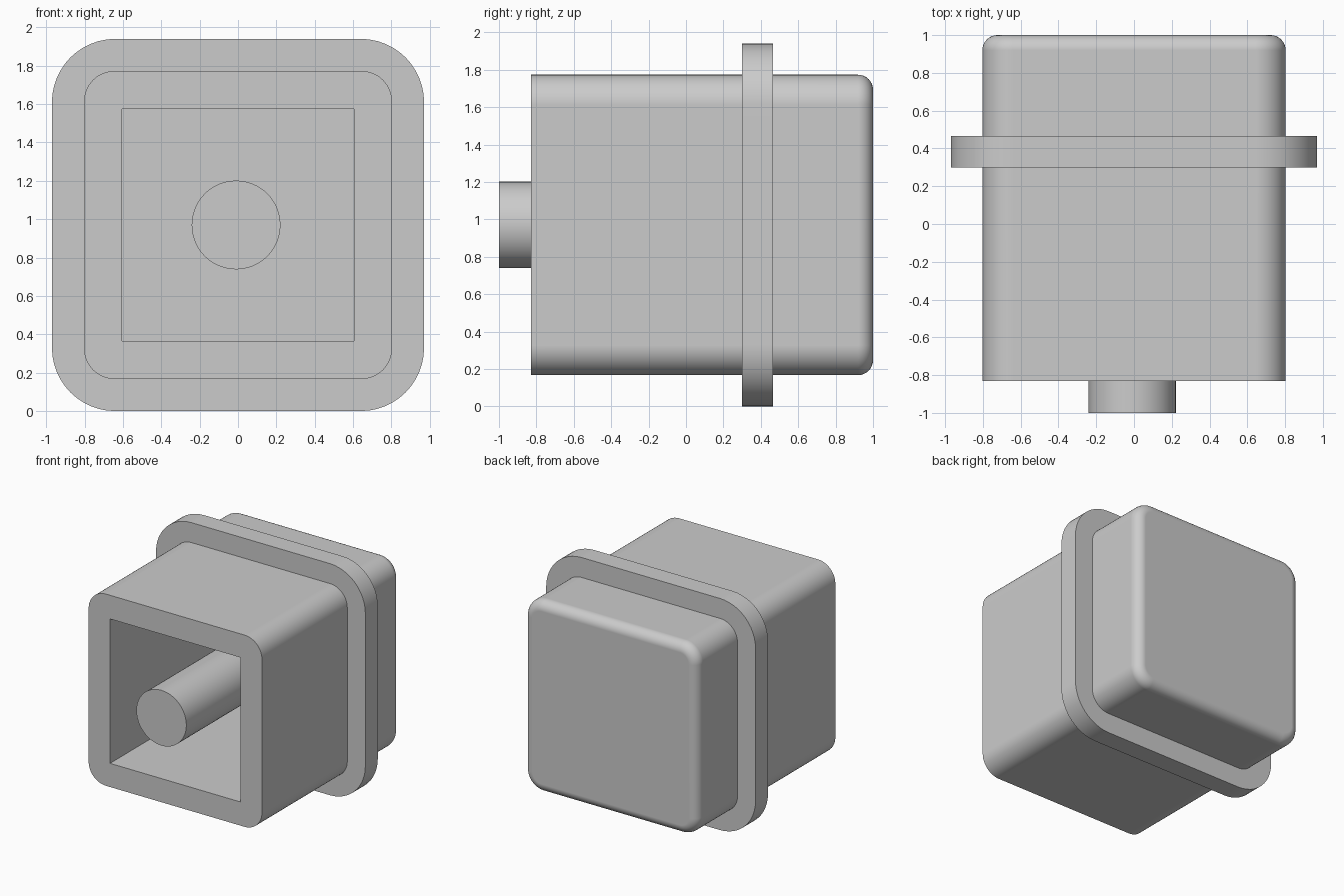
import bpy, bmesh
from math import sin, cos, pi, radians
from mathutils import Vector

if "Cube" in bpy.data.objects:
    bpy.data.objects.remove(bpy.data.objects["Cube"], do_unlink=True)

CENTRE_Z = 0.97
STEPS = 12  # segments per rounded corner

grey = bpy.data.materials.new("light_grey")
grey.use_nodes = True
grey.diffuse_color = (0.6, 0.6, 0.6, 1)
grey.node_tree.nodes["Principled BSDF"].inputs["Base Color"].default_value = (0.6, 0.6, 0.6, 1)


def rounded_square(half, radius, y):
    """Points of a rounded square facing along y."""
    points = []
    for corner in range(4):
        middle = pi / 4 + corner * pi / 2
        reach = (half - radius) * 2 ** 0.5
        for i in range(STEPS + 1):
            a = middle - pi / 4 + i / STEPS * pi / 2
            points.append(Vector((reach * cos(middle) + radius * cos(a), y,
                                  reach * sin(middle) + radius * sin(a))))
    return points


def loft(name, sections, x=0.0):
    """Skin a run of (half width, corner radius, y) sections and cap both ends."""
    bm = bmesh.new()
    rings = [[bm.verts.new(p) for p in rounded_square(*s)] for s in sections]
    count = len(rings[0])
    for a, b in zip(rings, rings[1:]):
        for i in range(count):
            j = (i + 1) % count
            bm.faces.new((a[i], a[j], b[j], b[i]))
    bm.faces.new(rings[0])
    bm.faces.new(rings[-1])
    bmesh.ops.remove_doubles(bm, verts=bm.verts, dist=0.0001)
    bmesh.ops.recalc_face_normals(bm, faces=bm.faces)
    mesh = bpy.data.meshes.new(name)
    bm.to_mesh(mesh)
    bm.free()
    mesh.materials.append(grey)
    obj = bpy.data.objects.new(name, mesh)
    obj.location = (x, 0, CENTRE_Z)
    bpy.context.collection.objects.link(obj)
    bpy.ops.object.select_all(action="DESELECT")
    obj.select_set(True)
    bpy.context.view_layer.objects.active = obj
    bpy.ops.object.shade_smooth_by_angle(angle=radians(30))
    flat = obj.modifiers.new("flat_sides", "WEIGHTED_NORMAL")
    flat.keep_sharp = True
    return obj


# Hollow housing: cavity, front rim, outer wall, then the rounded back edge
HALF, CORNER, EDGE, FRONT, FLOOR = 0.803, 0.16, 0.08, -0.83, 0.8
housing = [(0.605, 0, FLOOR), (0.605, 0, FRONT), (HALF, CORNER, FRONT)]
for i in range(9):
    a = i / 8 * pi / 2
    inset = EDGE * (1 - cos(a))
    housing.append((HALF - inset, CORNER - inset, 1 - EDGE + EDGE * sin(a)))
loft("housing", housing)

# Collar around the housing: a closed ring, with its bore tucked in the wall
collar = [(0.97, 0.33, 0.30), (0.97, 0.33, 0.465)]
bore = [(0.75, 0.11, 0.465), (0.75, 0.11, 0.30)]
ring = loft("collar", collar + bore + collar[:1])
bm = bmesh.new()
bm.from_mesh(ring.data)
# Remove the end caps so the ring stays open
bmesh.ops.delete(bm, geom=[f for f in bm.faces if len(f.verts) > 4], context="FACES")
bmesh.ops.recalc_face_normals(bm, faces=bm.faces)
bm.to_mesh(ring.data)
bm.free()

# Round pin rising from the cavity floor and standing proud of the rim
loft("pin", [(0.2315, 0.2315, -1.0), (0.2315, 0.2315, FLOOR)], x=-0.01)
